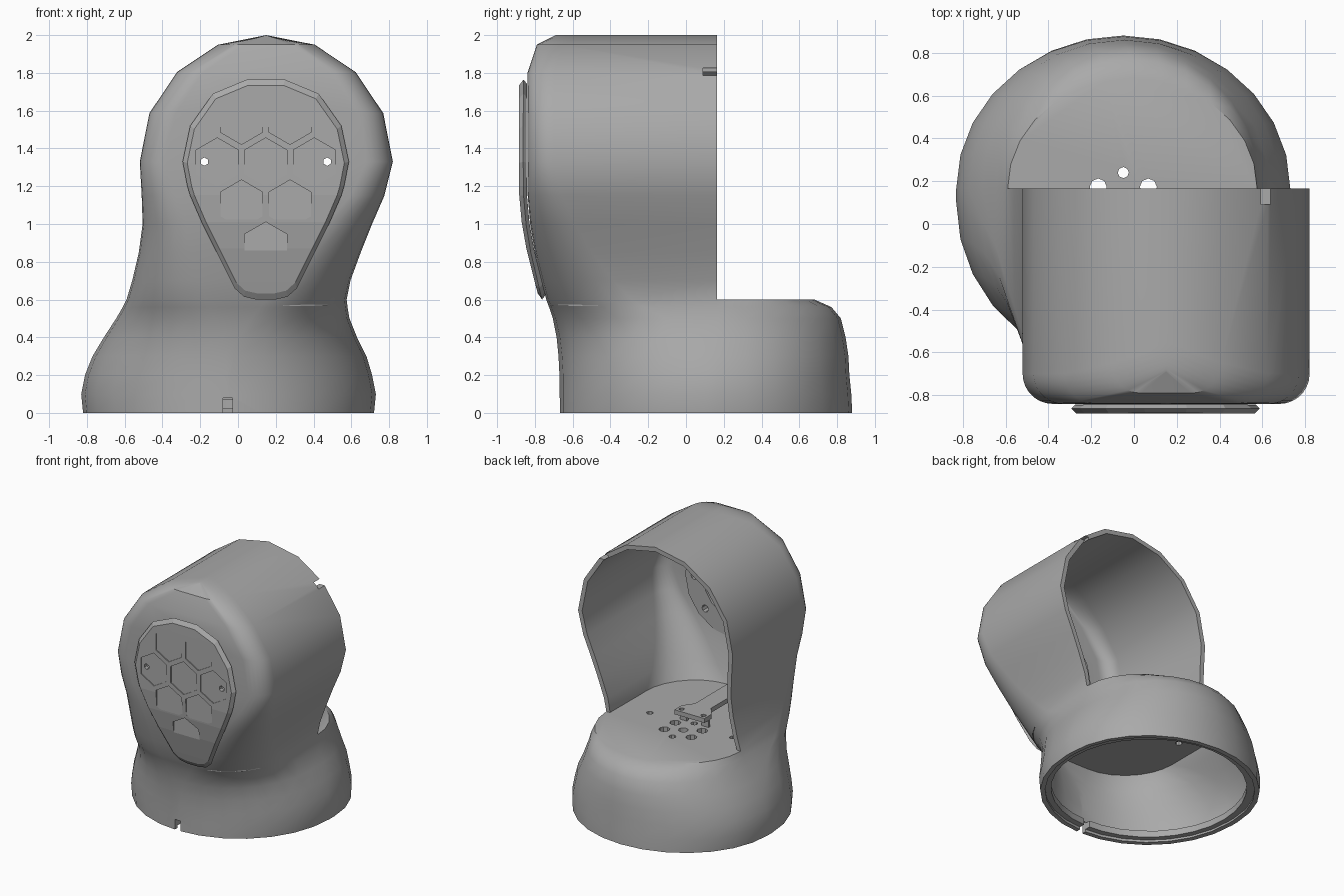
import bpy, bmesh, math
from math import sin, cos, pi, radians

cube = bpy.data.objects.get("Cube")
if cube:
    bpy.data.objects.remove(cube)

grey = bpy.data.materials.new("plain grey")
grey.use_nodes = True
COLOUR = (0.4, 0.4, 0.4, 1)
grey.diffuse_color = COLOUR
grey.node_tree.nodes["Principled BSDF"].inputs["Base Color"].default_value = COLOUR

SPLIT = 0.165                 # y of the rear opening
HUB_X, HUB_Z, HUB_R = 0.15, 1.33, 0.67
BASE_X, BASE_Y = -0.05, 0.105
FLOOR_Z = 0.6

# Horizontal sections: z, left x, right x, front y, corner width, corner depth, rear y
ROWS = [
    (0.0, -.82, .72, -.67, .77, .775, .88),
    (0.1, -.83, .73, -.67, .78, .77, .875),
    (0.2, -.81, .71, -.67, .75, .77, .865),
    (0.3, -.77, .68, -.675, .70, .75, .86),
    (0.4, -.71, .63, -.685, .62, .70, .845),
    (0.5, -.645, .59, -.705, .52, .60, .82),
    (0.56, -.61, .58, -.725, .46, .50, .77),
    (0.6, -.59, .575, -.74, .42, .45, .68),
    (0.7, -.56, .595, -.765, .36, .38, None),
    (0.85, -.525, .65, -.80, .30, .30, None),
    (1.0, -.505, .71, -.825, .24, .24, None),
    (1.15, -.51, .775, -.838, .18, .18, None),
]
# The round top follows a sixteen-sided circle
for i, front in enumerate((-.84, -.84, -.838, -.79, -.69)):
    a = i * pi / 8
    w = HUB_R * cos(a)
    ROWS.append((HUB_Z + HUB_R * sin(a), HUB_X - w, HUB_X + w, front, .14, .14, None))


def front_y(z):
    """Front surface depth at a height."""
    for a, b in zip(ROWS, ROWS[1:]):
        if a[0] <= z <= b[0]:
            return a[3] + (b[3] - a[3]) * (z - a[0]) / (b[0] - a[0])


def front_half(row, steps=7):
    """Right side, round the front, to the left side."""
    z, xl, xr, yf, rx, ry, _ = row
    rx = min(rx, (xr - xl) / 2)
    arc = [i * pi / 2 / steps for i in range(steps + 1)]
    pts = [(xr, SPLIT, z)]
    pts += [(xr - rx + rx * cos(a), yf + ry - ry * sin(a), z) for a in arc]
    pts += [(xl + rx - rx * cos(a), yf + ry - ry * sin(a), z) for a in reversed(arc)]
    return pts + [(xl, SPLIT, z)]


def rear_half(row, steps=14):
    """Left side, round the rear, back to the right side."""
    z, xl, xr, yb = row[0], row[1], row[2], row[6]
    c, w = (xl + xr) / 2, (xr - xl) / 2
    return [(c - w * cos(i * pi / steps), SPLIT + (yb - SPLIT) * sin(i * pi / steps), z)
            for i in range(1, steps)]


def finish(name, bm, fix_normals=True):
    bmesh.ops.remove_doubles(bm, verts=bm.verts, dist=0.0005)
    if fix_normals:
        bmesh.ops.recalc_face_normals(bm, faces=bm.faces)
    mesh = bpy.data.meshes.new(name)
    bm.to_mesh(mesh)
    bm.free()
    mesh.materials.append(grey)
    ob = bpy.data.objects.new(name, mesh)
    bpy.context.collection.objects.link(ob)
    return ob


def activate(ob):
    bpy.ops.object.select_all(action='DESELECT')
    ob.select_set(True)
    bpy.context.view_layer.objects.active = ob


def smooth(ob, angle=40):
    activate(ob)
    bpy.ops.object.shade_smooth_by_angle(angle=radians(angle))


def prism(name, outline, shift):
    """Solid made by sliding a closed outline along a vector."""
    bm = bmesh.new()
    a = [bm.verts.new(p) for p in outline]
    b = [bm.verts.new([u + v for u, v in zip(p, shift)]) for p in outline]
    bm.faces.new(a)
    bm.faces.new(b)
    for i in range(len(a)):
        j = (i + 1) % len(a)
        bm.faces.new((a[i], a[j], b[j], b[i]))
    return finish(name, bm)


def box(name, x0, x1, y0, y1, z0, z1):
    return prism(name, [(x0, y0, z0), (x1, y0, z0), (x1, y1, z0), (x0, y1, z0)], (0, 0, z1 - z0))


def rod_y(name, x, z, r, y0, y1, sides=12):
    ring = [(x + r * sin(2 * pi * i / sides), y0, z + r * cos(2 * pi * i / sides)) for i in range(sides)]
    return prism(name, ring, (0, y1 - y0, 0))


def rod_z(name, x, y, r, z0, z1, sides=12):
    ring = [(x + r * sin(2 * pi * i / sides), y + r * cos(2 * pi * i / sides), z0) for i in range(sides)]
    return prism(name, ring, (0, 0, z1 - z0))


def cut(targets, cutters):
    for ob in targets:
        activate(ob)
        for c in cutters:
            mod = ob.modifiers.new("cut", 'BOOLEAN')
            mod.operation, mod.solver, mod.object = 'DIFFERENCE', 'EXACT', c
            bpy.ops.object.modifier_apply(modifier=mod.name)
    for c in cutters:
        bpy.data.objects.remove(c)


# Housing shell: full rings below the floor, open-backed sections above
bm = bmesh.new()
loops = []
for row in ROWS:
    pts = front_half(row) + (rear_half(row) if row[6] else [])
    loops.append([bm.verts.new(p) for p in pts])
n_front = len(front_half(ROWS[0]))
for row, a, b in zip(ROWS[1:], loops, loops[1:]):
    n = len(b) if row[6] else n_front - 1
    for i in range(n):
        j = (i + 1) % len(b)
        bm.faces.new((b[i], b[j], a[j], a[i]))
top_loop = loops[[r[0] for r in ROWS].index(FLOOR_Z)]
bm.faces.new(list(reversed(top_loop[n_front - 1:] + top_loop[:1])))
shell = finish("housing_shell", bm, False)
activate(shell)
wall = shell.modifiers.new("wall", 'SOLIDIFY')
wall.thickness, wall.offset = 0.035, -1
bpy.ops.object.modifier_apply(modifier=wall.name)

# Inner floor and the thick lower rim
floor_row = next(r for r in ROWS if r[0] == FLOOR_Z)
outline = [(x * .98, SPLIT + (y - SPLIT) * .98, z) for x, y, z in front_half(floor_row)]
steps = len(outline) // 2
outline = outline[:steps] + outline[steps:]
floor = prism("inner_floor", outline, (0, 0, -.035))
rim = rod_z("lower_rim", BASE_X, BASE_Y, .755, .02, .07, 32)
cut([rim], [rod_z("rim_bore", BASE_X, BASE_Y, .695, -.1, .2, 32)])

# Mounting pad behind the front wall
pad = rod_y("mount_pad", HUB_X, HUB_Z, .40, -.81, -.775, 16)

# Front cover: stacked widths follow the curve of the housing front
COVER = [(.60, .05), (.615, .115), (.66, .165), (.85, .26), (1.0, .335), (1.15, .40),
         (1.2, .415), (1.33, .44), (1.52, .40), (1.69, .28), (1.765, .10)]
CX, CZ = .147, 1.2


def cover_loop(scale, lift):
    side = [(w * scale, CZ + (z - CZ) * scale, front_y(z) - lift) for z, w in COVER]
    return [(CX + w, y, z) for w, z, y in side] + [(CX - w, y, z) for w, z, y in reversed(side)]


bm = bmesh.new()
layers = [[bm.verts.new(p) for p in cover_loop(s, d)] for s, d in ((.96, .004), (1, .022), (.945, .045))]
count = len(layers[0])
for a, b in zip(layers, layers[1:]):
    for i in range(count):
        j = (i + 1) % count
        bm.faces.new((a[i], a[j], b[j], b[i]))
for layer in (layers[0], layers[-1]):
    for i in range(len(COVER) - 1):
        bm.faces.new((layer[i], layer[i + 1], layer[count - 2 - i], layer[count - 1 - i]))
cover = finish("front_cover", bm)

# Honeycomb recesses in the cover
PITCH = .257
hexes = []
for r, offsets in enumerate(((-.5, .5), (-1, 0, 1), (-.5, .5), (0,))):
    z = 1.55 - r * PITCH * .866
    for o in offsets:
        y = front_y(z) - .045
        hexes.append(rod_y("hex_cutter", CX + o * PITCH, z, PITCH * .5, y - .05, y + .008, 6))
cut([cover], hexes)

# Bolt circle, centre bore and cover screw holes
cut([shell, pad], [rod_y("bore", HUB_X, HUB_Z, .24, -1, -.7, 16)])
bolts = []
for i in range(8):
    a = i * pi / 4
    bolts.append(rod_y("bolt_hole", CX + .325 * cos(a), HUB_Z + .325 * sin(a), .028, -.85, -.7, 8))
cut([shell, pad], bolts)
cut([cover], [rod_y("screw_hole", CX + s * .325, HUB_Z, .022, -1, -.7, 6) for s in (-1, 1)])

# Floor holes around the base axis
holes = [rod_z("floor_hole", BASE_X, BASE_Y, .035, .5, .7)]
for i in range(6):
    a = pi / 2 + i * pi / 3
    holes.append(rod_z("floor_hole", BASE_X + .135 * cos(a), BASE_Y + .135 * sin(a),
                       .04 if i % 3 else .026, .5, .7, 8))
holes += [rod_z("floor_hole", BASE_X + s * .36, BASE_Y - .1, .025, .5, .7, 8) for s in (-1, 1)]
cut([shell, floor], holes)

# Locating notches in the base and the rear edge
cut([shell, rim], [box("base_notch", -.08, -.03, -.8, -.5, -.1, .08)])
cut([shell], [box("edge_notch", .56, .72, .09, .3, 1.785, 1.825)])

# Cable bracket standing on the floor and reaching the front wall
bracket = prism("cable_bracket", [(BASE_X + x, y, .66) for x, y in (
    (-.13, .03), (.13, .03), (.13, -.06), (.07, -.14), (.07, -.71), (-.07, -.71), (-.07, -.14), (-.13, -.06))],
    (0, 0, .035))
cut([bracket], [rod_z("bracket_hole", BASE_X + s * .095, -.01, .02, .6, .8, 8) for s in (-1, 1)])
for s, side in ((1, "left"), (-1, "right")):
    x = BASE_X + s * .095
    box(side + "_bracket_foot", x - .03, x + .03, -.05, -.03, .6, .66)
box("bracket_riser", BASE_X - .07, BASE_X + .07, -.735, -.70, .6, .78)

smooth(shell, 35)
for ob in (rim, pad):
    smooth(ob, 30)
